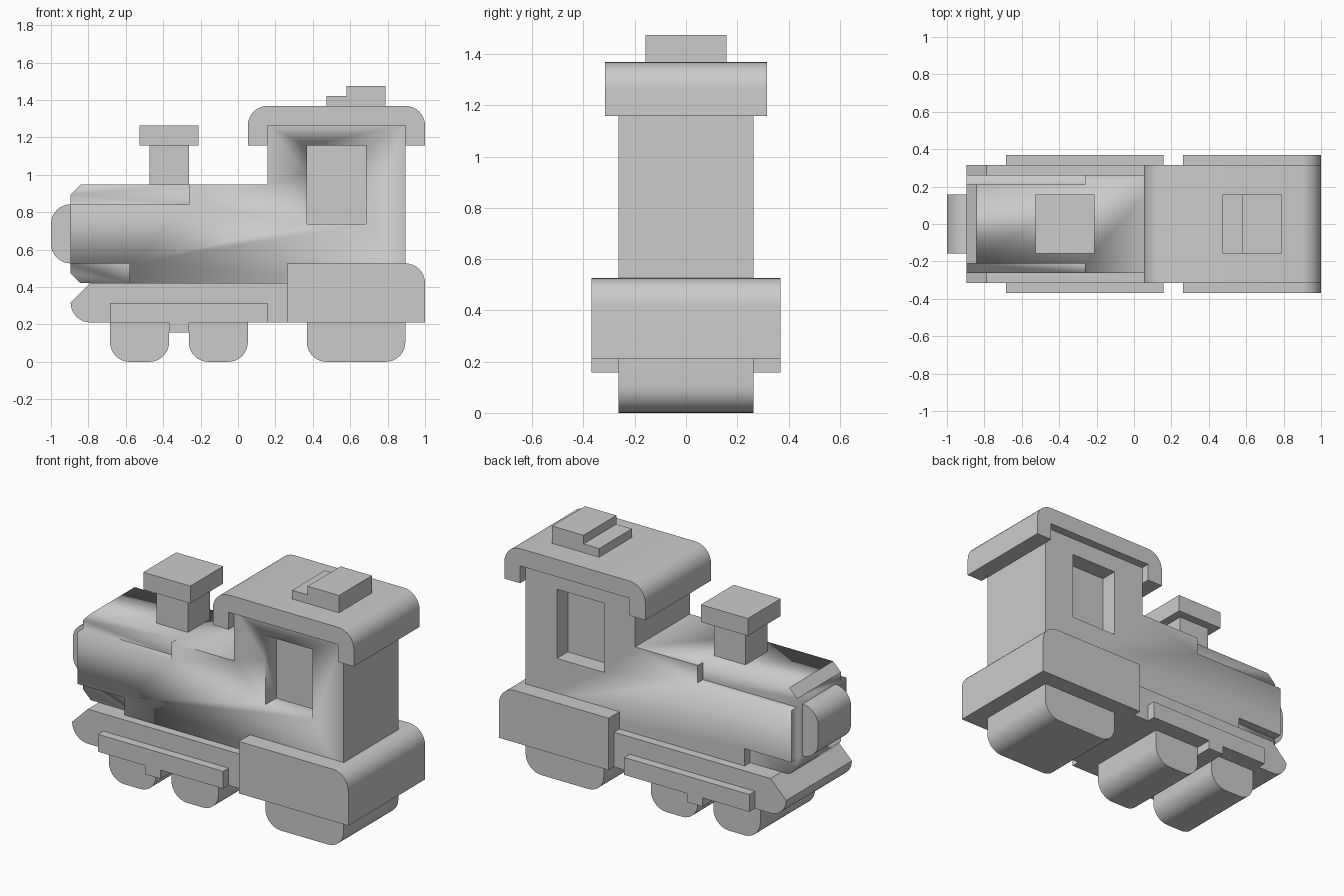
import bpy, bmesh, math
from mathutils import Vector

if "Cube" in bpy.data.objects:
    bpy.data.objects.remove(bpy.data.objects["Cube"])

U = 1 / 19  # the model sits on a grid of 1/19 unit


def outline(corners, steps=8):
    """Corners are (x, z) or (x, z, radius); right-angled corners may be rounded."""
    pts = []
    n = len(corners)

    def add(p):
        if not pts or (pts[-1] - p).length > 1e-4:
            pts.append(p)

    for i, c in enumerate(corners):
        p = Vector(c[:2])
        if len(c) == 2:
            add(p)
            continue
        r = c[2]
        u = (Vector(corners[i - 1][:2]) - p).normalized()
        v = (Vector(corners[(i + 1) % n][:2]) - p).normalized()
        centre = p + (u + v) * r
        for k in range(steps + 1):
            t = math.pi / 2 * k / steps
            add(centre - (v * math.cos(t) + u * math.sin(t)) * r)
    return pts


def prism(name, corners, y0, y1):
    """Extrude a side profile from y0 to y1 (grid units)."""
    bm = bmesh.new()
    verts = [bm.verts.new((p.x * U, y0 * U, p.y * U)) for p in outline(corners)]
    face = bm.faces.new(verts)
    ext = bmesh.ops.extrude_face_region(bm, geom=[face])
    moved = [g for g in ext["geom"] if isinstance(g, bmesh.types.BMVert)]
    bmesh.ops.translate(bm, verts=moved, vec=(0, (y1 - y0) * U, 0))
    bmesh.ops.recalc_face_normals(bm, faces=bm.faces)
    mesh = bpy.data.meshes.new(name)
    bm.to_mesh(mesh)
    bm.free()
    ob = bpy.data.objects.new(name, mesh)
    bpy.context.collection.objects.link(ob)
    bpy.ops.object.select_all(action='DESELECT')
    bpy.context.view_layer.objects.active = ob
    ob.select_set(True)
    bpy.ops.object.shade_smooth_by_angle(angle=math.radians(30))
    return ob


def rect(x0, x1, z0, z1):
    return [(x0, z0), (x1, z0), (x1, z1), (x0, z1)]


# Boiler and cab in one body
body = prism("boiler_and_cab", [(-17, 9), (-16, 8), (17, 8), (17, 24), (3, 24),
                                (3, 18), (-16, 18), (-17, 17)], -5, 5)

# Window recesses and the stepped boiler edges, cut on both sides
cuts = [("window", rect(7, 13, 14, 22), 3),
        ("upper_step", rect(-18, -5, 16, 19), 4),
        ("lower_step", rect(-18, -11, 7, 10), 4)]
for label, shape, depth in cuts:
    for side in (-1, 1):
        y0, y1 = sorted((side * depth, side * 6))
        cutter = prism(label + "_cutter", shape, y0, y1)
        cutter.hide_render = True
        mod = body.modifiers.new(label, 'BOOLEAN')
        mod.operation = 'DIFFERENCE'
        mod.solver = 'EXACT'
        mod.object = cutter
        bpy.context.view_layer.objects.active = body
        bpy.ops.object.modifier_apply(modifier=mod.name)
        bpy.data.objects.remove(cutter)

# Rounded boiler nose
prism("boiler_nose", [(-17, 10), (-17, 16), (-19, 16, 2), (-19, 10, 2)], -3, 3)

# Chassis with sloped front, and the wider rear block
prism("chassis", [(-17, 4, 2), (-17, 6), (-15, 8), (5, 8), (5, 4)], -6, 6)
prism("rear_block", [(5, 4), (5, 10), (19, 10, 2), (19, 4)], -7, 7)

# Side rails and the cross tab between the front wheels
for name, y0 in (("right_rail", -7), ("left_rail", 6)):
    prism(name, rect(-13, 3, 4, 6), y0, y0 + 1)
prism("cross_tab", rect(-7, -5, 3, 4), -7, 7)

# Wheels
for name, x0, x1 in (("front_wheels", -13, -7), ("middle_wheels", -5, 1), ("rear_wheels", 7, 17)):
    prism(name, [(x0, 0, 2), (x1, 0, 2), (x1, 4), (x0, 4)], -5, 5)

# Chimney
prism("chimney_stem", rect(-9, -5, 18, 22), -2, 2)
prism("chimney_cap", rect(-10, -4, 22, 24), -3, 3)

# Roof with end lips, and the stepped roof vent
prism("roof", [(1, 22), (1, 26, 2), (19, 26, 2), (19, 22), (17, 22), (17, 24),
               (3, 24), (3, 22)], -6, 6)
prism("roof_vent", [(9, 26), (9, 27), (11, 27), (11, 28), (15, 28), (15, 26)], -3, 3)
